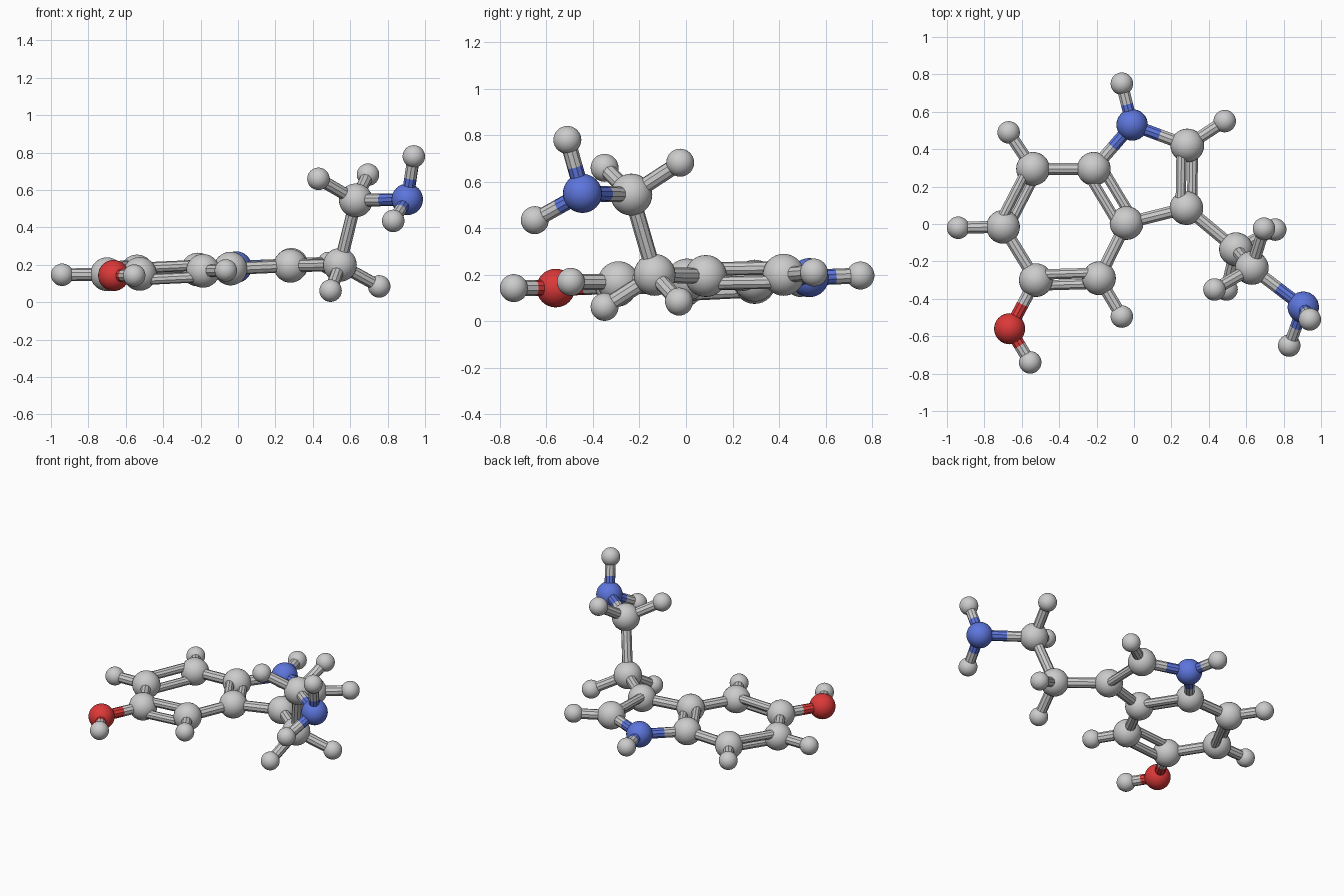
import bpy
from mathutils import Vector

if "Cube" in bpy.data.objects:
    bpy.data.objects.remove(bpy.data.objects["Cube"])


def material(name, rgb):
    m = bpy.data.materials.new(name)
    m.diffuse_color = (*rgb, 1)
    m.use_nodes = True
    m.node_tree.nodes["Principled BSDF"].inputs["Base Color"].default_value = m.diffuse_color
    return m


BLUE = material("blue", (0.11, 0.18, 0.72))
RED = material("red", (0.72, 0.04, 0.04))
KIND = {"C": (0.09, None), "N": (0.084, BLUE), "O": (0.083, RED), "H": (0.06, None)}

# Atom centres; the first letter of each key is the element
ATOMS = {
    "N1": (-0.01, 0.53, 0.188), "HN1": (-0.065, 0.75, 0.197),
    "C2": (0.285, 0.42, 0.20), "H2": (0.485, 0.55, 0.21),
    "C3": (0.28, 0.085, 0.195), "C3a": (-0.04, 0.005, 0.18),
    "C7a": (-0.215, 0.295, 0.175), "C7": (-0.54, 0.295, 0.165),
    "H7": (-0.67, 0.49, 0.165), "C6": (-0.70, -0.015, 0.15),
    "H6": (-0.94, -0.02, 0.147), "C5": (-0.525, -0.30, 0.152),
    "C4": (-0.187, -0.29, 0.168), "H4": (-0.065, -0.495, 0.17),
    "O5": (-0.665, -0.56, 0.143), "HO": (-0.555, -0.74, 0.143),
    "Ca": (0.545, -0.135, 0.20), "Ha1": (0.495, -0.35, 0.062), "Ha2": (0.755, -0.03, 0.085),
    "Cb": (0.63, -0.235, 0.545), "Hb1": (0.43, -0.35, 0.66), "Hb2": (0.695, -0.025, 0.682),
    "Nb": (0.905, -0.445, 0.55), "Hn1": (0.94, -0.51, 0.78), "Hn2": (0.83, -0.65, 0.435),
}
SINGLE = ("N1-HN1 N1-C2 N1-C7a C2-H2 C3-C3a C7a-C7 C7-H7 C6-H6 C6-C5 C4-C3a C4-H4 C5-O5 O5-HO "
          "C3-Ca Ca-Ha1 Ca-Ha2 Ca-Cb Cb-Hb1 Cb-Hb2 Cb-Nb Nb-Hn1 Nb-Hn2")
DOUBLE = "C2-C3 C7a-C3a C4-C5 C6-C7"
WORD = {"C": "carbon", "N": "nitrogen", "O": "oxygen", "H": "hydrogen"}


def rod(p, q, radius, mat, name):
    d = q - p
    bpy.ops.mesh.primitive_cylinder_add(vertices=10, radius=radius, depth=d.length,
                                        location=(p + q) / 2)
    o = bpy.context.object
    o.rotation_euler = d.to_track_quat("Z", "Y").to_euler()
    o.name = name
    if mat:
        o.data.materials.append(mat)


def bond(pair, radius, offset=0):
    a, b = pair.split("-")
    p, q = Vector(ATOMS[a]), Vector(ATOMS[b])
    side = (q - p).cross(Vector((-1, 1, -1))).normalized() * offset
    ma, mb = KIND[a[0]][1], KIND[b[0]][1]
    for s in ((1, -1) if offset else (0,)):
        u, v = p + side * s, q + side * s
        if ma == mb:
            rod(u, v, radius, ma, "bond")
        else:  # each half takes the colour of its own atom
            rod(u, (u + v) / 2, radius, ma, "bond_half")
            rod((u + v) / 2, v, radius, mb, "bond_half")


# Atoms
for key, pos in ATOMS.items():
    r, mat = KIND[key[0]]
    bpy.ops.mesh.primitive_uv_sphere_add(segments=32, ring_count=16, radius=r, location=pos)
    ball = bpy.context.object
    ball.name = WORD[key[0]] + "_atom"
    bpy.ops.object.shade_smooth()
    if mat:
        ball.data.materials.append(mat)

# Single and double bonds
for pair in SINGLE.split():
    bond(pair, 0.034)
for pair in DOUBLE.split():
    bond(pair, 0.029, 0.043)
